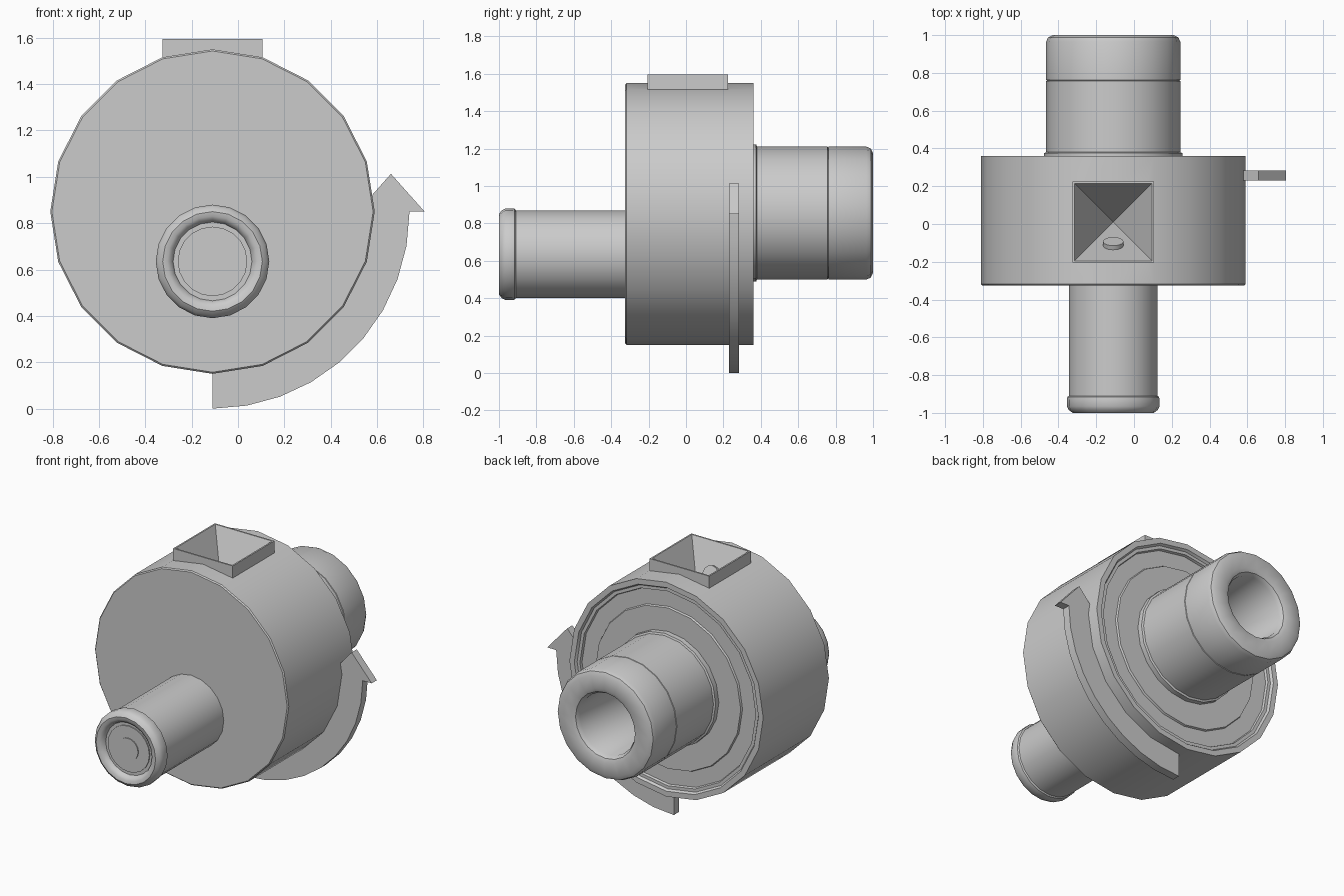
import bpy, bmesh
from math import sin, cos, pi, radians
from mathutils import Vector

if "Cube" in bpy.data.objects:
    bpy.data.objects.remove(bpy.data.objects["Cube"])

CX, CZ = -0.11, 0.85          # drum axis
HY, HTOP, HALF, DEPTH = 0.01, 1.595, 0.205, 0.45   # hopper


def finish(name, bm, smooth=True):
    bmesh.ops.recalc_face_normals(bm, faces=bm.faces)
    me = bpy.data.meshes.new(name)
    bm.to_mesh(me)
    bm.free()
    ob = bpy.data.objects.new(name, me)
    bpy.context.collection.objects.link(ob)
    if smooth:
        smooth_by_angle(ob)
    return ob


def activate(ob):
    bpy.ops.object.select_all(action='DESELECT')
    ob.select_set(True)
    bpy.context.view_layer.objects.active = ob


def smooth_by_angle(ob):
    activate(ob)
    bpy.ops.object.shade_smooth_by_angle(angle=radians(35))


def lathe(name, profile, cz, n=20, smooth=True):
    """Turn (radius, y) points around an axis along y, with flat end caps."""
    bm = bmesh.new()
    rings = [[bm.verts.new((CX + r * sin(2 * pi * i / n), y, cz + r * cos(2 * pi * i / n)))
              for i in range(n)] for r, y in profile]
    for a, b in zip(rings, rings[1:]):
        for i in range(n):
            j = (i + 1) % n
            bm.faces.new((a[i], a[j], b[j], b[i]))
    bm.faces.new(rings[0])
    bm.faces.new(rings[-1])
    return finish(name, bm, smooth)


def cut(ob, cutter):
    mod = ob.modifiers.new("cut", 'BOOLEAN')
    mod.operation, mod.solver, mod.object = 'DIFFERENCE', 'EXACT', cutter
    activate(ob)
    bpy.ops.object.modifier_apply(modifier=mod.name)
    smooth_by_angle(ob)


# Drum with stepped rings on its back
drum = lathe("drum", [(0.693, -0.325), (0.70, -0.318), (0.70, 0.36), (0.665, 0.36),
                      (0.655, 0.345), (0.635, 0.345), (0.63, 0.33), (0.53, 0.33),
                      (0.525, 0.342)], CZ, smooth=False)

# Front pipe with rounded end bead and recessed end plate
lathe("front_pipe", [(0.235, -0.32), (0.235, -0.91), (0.243, -0.916), (0.245, -0.93),
                     (0.245, -0.965), (0.235, -0.985), (0.215, -1.0), (0.195, -0.997),
                     (0.178, -0.985), (0.17, -0.965), (0.15, -0.965), (0.15, -0.972),
                     (0.072, -0.972), (0.072, -0.978)], 0.635)

# Rear pipe with base flange, seam and deep round hole
lathe("rear_pipe", [(0.367, 0.33), (0.367, 0.375), (0.355, 0.38), (0.355, 0.757),
                    (0.35, 0.76), (0.355, 0.763), (0.355, 0.965), (0.345, 0.988),
                    (0.32, 1.0), (0.24, 1.0), (0.215, 0.99), (0.20, 0.965),
                    (0.20, 0.50)], 0.855)

# Hopper box on top; its funnel is cut from both box and drum
bm = bmesh.new()
bmesh.ops.create_cube(bm, size=1)
for v in bm.verts:
    v.co = (CX + v.co.x * 0.43, HY + v.co.y * 0.43, 1.505 if v.co.z < 0 else HTOP)
hopper = finish("hopper", bm)

bm = bmesh.new()
h = HALF * (DEPTH + 0.05) / DEPTH
top = [bm.verts.new((CX + sx * h, HY + sy * h, HTOP + 0.05))
       for sx, sy in ((-1, -1), (1, -1), (1, 1), (-1, 1))]
apex = bm.verts.new((CX, HY, HTOP - DEPTH))
bm.faces.new(top)
for i in range(4):
    bm.faces.new((top[i], top[(i + 1) % 4], apex))
funnel = finish("funnel_cutter", bm, False)
cut(drum, funnel)
cut(hopper, funnel)
bpy.data.objects.remove(funnel)

# Small round knob on the sloping front wall of the funnel
bm = bmesh.new()
bmesh.ops.create_cone(bm, cap_ends=True, segments=12, radius1=0.055, radius2=0.055, depth=0.05)
knob = finish("funnel_knob", bm)
normal = Vector((0, DEPTH, HALF)).normalized()
knob.rotation_euler = Vector((0, 0, 1)).rotation_difference(normal).to_euler()
knob.location = (CX, -0.115, HTOP - 0.178)

# Curved direction arrow hugging the drum
def polar(r, deg):
    return CX + r * sin(radians(deg)), CZ - r * cos(radians(deg))

outer = [polar(0.85, 10 * i) for i in range(10)]
inner = [polar(0.69, 10 * i) for i in range(9, -1, -1)]
outline = outer + [(0.805, 0.85), (0.66, 1.013), (0.515, 0.85)] + inner
bm = bmesh.new()
face = bm.faces.new([bm.verts.new((x, 0.23, z)) for x, z in outline])
ext = bmesh.ops.extrude_face_region(bm, geom=[face])
bmesh.ops.translate(bm, vec=(0, 0.053, 0),
                    verts=[g for g in ext["geom"] if isinstance(g, bmesh.types.BMVert)])
finish("rotation_arrow", bm)
